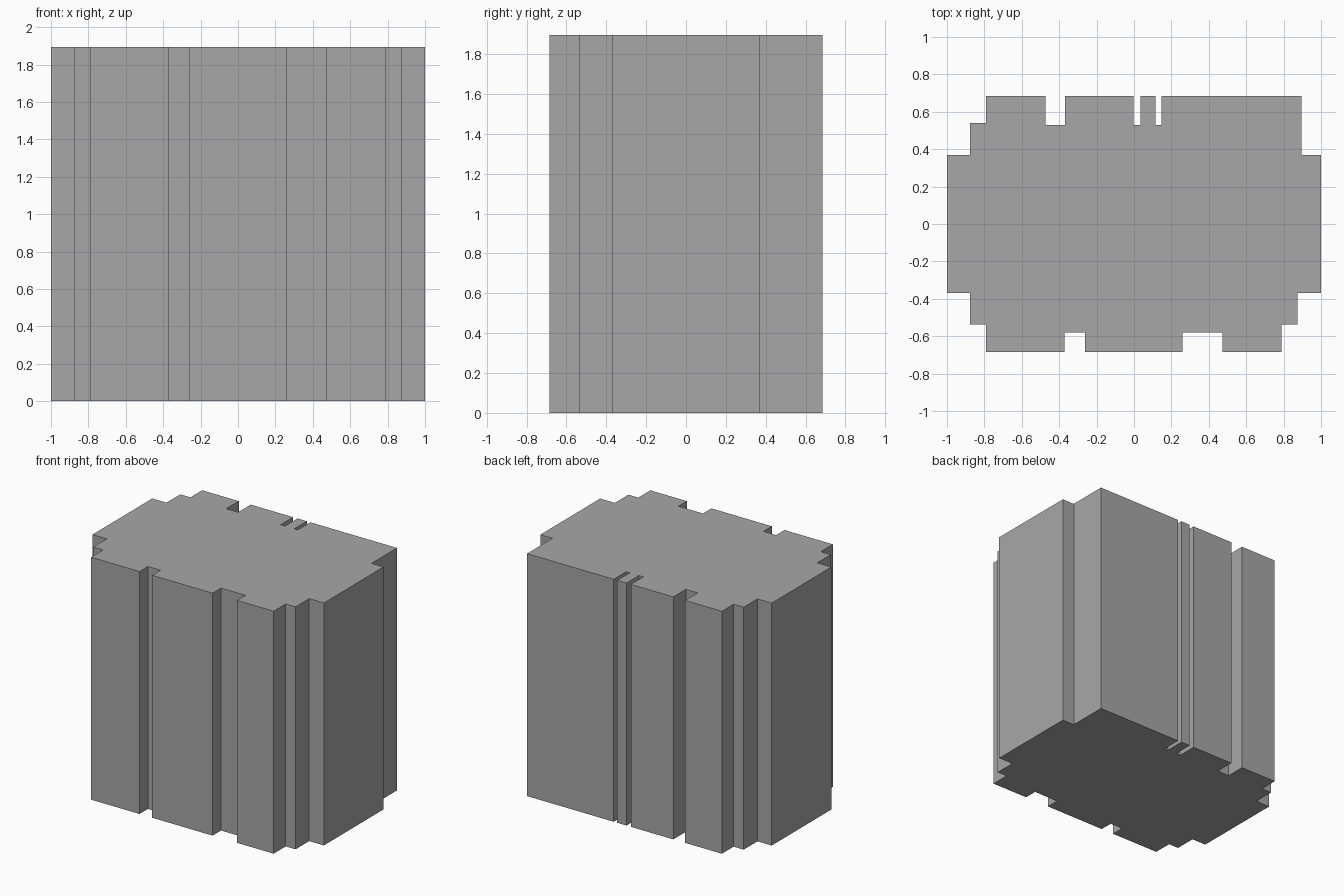
import bpy, bmesh

if "Cube" in bpy.data.objects:
    bpy.data.objects.remove(bpy.data.objects["Cube"])

HEIGHT = 1.895
BACK, FRONT = 0.685, -0.685

# Stepped floor outline, counter-clockwise from the front left corner
outline = [
    # front wall with two recesses
    (-0.79, FRONT), (-0.372, FRONT), (-0.372, -0.581), (-0.262, -0.581),
    (-0.262, FRONT), (0.26, FRONT), (0.26, -0.581), (0.472, -0.581),
    (0.472, FRONT), (0.788, FRONT),
    # right side steps
    (0.788, -0.536), (0.873, -0.536), (0.873, -0.368), (1.0, -0.368),
    (1.0, 0.37), (0.895, 0.37), (0.895, BACK),
    # back wall with two narrow slots and one recess
    (0.146, BACK), (0.146, 0.53), (0.115, 0.53), (0.115, BACK),
    (0.035, BACK), (0.035, 0.53), (-0.003, 0.53), (-0.003, BACK),
    (-0.37, BACK), (-0.37, 0.53), (-0.473, 0.53), (-0.473, BACK),
    (-0.79, BACK),
    # left side steps
    (-0.79, 0.54), (-0.877, 0.54), (-0.877, 0.37), (-1.0, 0.37),
    (-1.0, -0.368), (-0.877, -0.368), (-0.877, -0.536), (-0.79, -0.536),
]


def extrude_outline(name, points, height, material):
    bm = bmesh.new()
    base = bm.faces.new([bm.verts.new((x, y, 0)) for x, y in points])
    cap = bmesh.ops.extrude_face_region(bm, geom=[base], use_keep_orig=True)
    top = [v for v in cap["geom"] if isinstance(v, bmesh.types.BMVert)]
    bmesh.ops.translate(bm, verts=top, vec=(0, 0, height))
    bmesh.ops.recalc_face_normals(bm, faces=bm.faces)
    mesh = bpy.data.meshes.new(name)
    bm.to_mesh(mesh)
    bm.free()
    mesh.materials.append(material)
    obj = bpy.data.objects.new(name, mesh)
    bpy.context.collection.objects.link(obj)
    return obj


# Darker grey for the walls and roof
grey = bpy.data.materials.new("dark_grey")
grey.diffuse_color = (0.388, 0.388, 0.388, 1)
grey.use_nodes = True
grey.node_tree.nodes["Principled BSDF"].inputs["Base Color"].default_value = grey.diffuse_color

# Building block
extrude_outline("building_block", outline, HEIGHT, grey)
